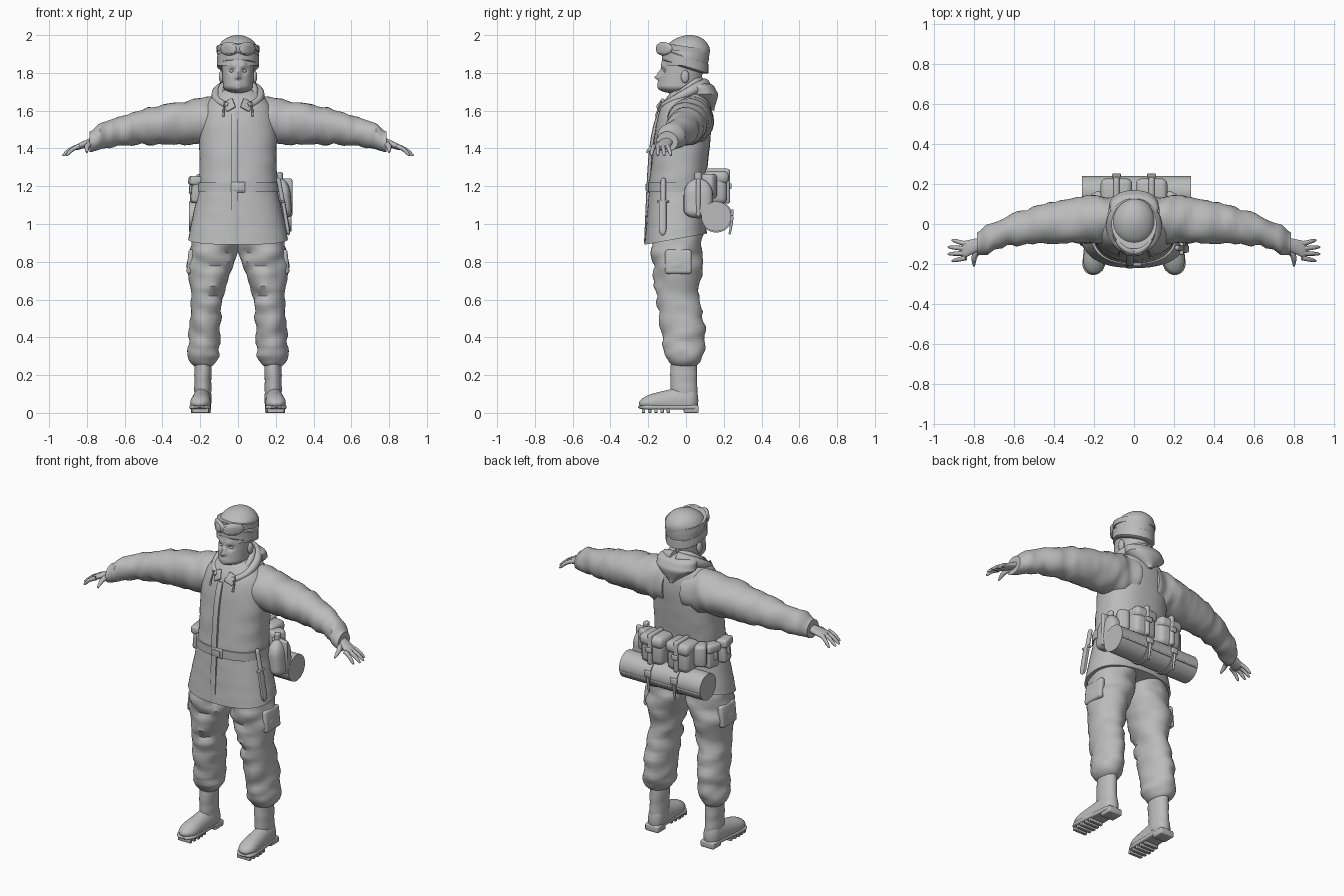
import bpy, bmesh, math
from mathutils import Vector, Matrix, Euler, noise

if "Cube" in bpy.data.objects:
    bpy.data.objects.remove(bpy.data.objects["Cube"])

grey = bpy.data.materials.new("plain_grey")
grey.use_nodes = True
grey.diffuse_color = (.5, .5, .5, 1)
grey.node_tree.nodes["Principled BSDF"].inputs["Base Color"].default_value = grey.diffuse_color


def finish(name, data, mirror):
    ob = bpy.data.objects.new(name, data)
    bpy.context.scene.collection.objects.link(ob)
    data.materials.append(grey)
    if mirror:
        ob.modifiers.new("mirror", "MIRROR").use_mirror_merge = False


def from_bmesh(name, bm, mirror=False):
    bmesh.ops.recalc_face_normals(bm, faces=bm.faces[:])
    me = bpy.data.meshes.new(name)
    bm.to_mesh(me)
    bm.free()
    finish(name, me, mirror)


def step(t, at):
    """Smooth rise from zero to one around a place."""
    return 1 / (1 + math.exp((at - t) * 20))


def bump(distance, width):
    return math.exp(-(distance / width) ** 2)


def power(value, exponent):
    return math.copysign(abs(value) ** exponent, value)


AXES = {"z": lambda a, u, v: Vector((u, v, a)),
        "x": lambda a, u, v: Vector((a, u, v)),
        "y": lambda a, u, v: Vector((u, a, v))}


def loft(name, start, end, shape, axis="z", rows=24, n=32, square=1, fold=0, tilt=0,
         floor=0, close=(0, 0), sculpt=None, mirror=False):
    """Skin along an axis; shape(t) gives the centre and radii, close rounds off the ends."""
    bm = bmesh.new()
    loops = []
    for row in range(rows + 1):
        t = (1 - math.cos(math.pi * row / rows)) / 2
        cu, cv, ru, rv = shape(t)
        scale = 1
        for share, gap in zip(close, (t, 1 - t)):
            if gap < share:
                scale *= math.sqrt(max(1 - (1 - gap / share) ** 2, .001))
        a = start + (end - start) * t
        loop = []
        for k in range(n):
            ang = math.tau * k / n
            du = power(math.cos(ang), square) * ru * scale
            dv = power(math.sin(ang), square) * rv * scale
            co = AXES[axis](a, cu + du, cv + dv)
            if fold:
                sample = co * 8
                sample["xyz".index(axis)] *= 2.5
                swell = 1 + fold * noise.noise(sample) / max(ru, rv)
                co = AXES[axis](a, cu + du * swell, cv + dv * swell)
            co.z = max(co.z + tilt * (co.y - cv), floor)
            if sculpt:
                sculpt(co)
            loop.append(bm.verts.new(co))
        loops.append(loop)
    for lo, hi in zip(loops, loops[1:]):
        for k in range(n):
            bm.faces.new((lo[k - 1], lo[k], hi[k], hi[k - 1]))
    bm.faces.new(loops[0])
    bm.faces.new(loops[-1])
    from_bmesh(name, bm, mirror)


def box(name, loc, size, rot=(0, 0, 0), bevel=.005, mirror=False):
    bm = bmesh.new()
    bmesh.ops.create_cube(bm, size=1)
    bmesh.ops.transform(bm, matrix=Matrix.Diagonal((*size, 1)), verts=bm.verts[:])
    bmesh.ops.bevel(bm, geom=bm.edges[:], offset=bevel, segments=3, profile=.5, affect="EDGES")
    place = Matrix.Translation(loc) @ Euler(rot).to_matrix().to_4x4()
    bmesh.ops.transform(bm, matrix=place, verts=bm.verts[:])
    from_bmesh(name, bm, mirror)


def ball(name, loc, size, mirror=False):
    bm = bmesh.new()
    bmesh.ops.create_uvsphere(bm, u_segments=20, v_segments=12, radius=1)
    place = Matrix.Translation(loc) @ Matrix.Diagonal((*size, 1))
    bmesh.ops.transform(bm, matrix=place, verts=bm.verts[:])
    from_bmesh(name, bm, mirror)


def roll(name, x, width, radius):
    bm = bmesh.new()
    bmesh.ops.create_cone(bm, cap_ends=True, segments=40, radius1=radius, radius2=radius, depth=width)
    place = Matrix.Translation((x, .16, 1.04)) @ Matrix.Rotation(math.pi / 2, 4, "Y")
    bmesh.ops.transform(bm, matrix=place, verts=bm.verts[:])
    from_bmesh(name, bm)


def tube(name, points, mirror=False):
    """Round tube through (position, radius) pairs."""
    cu = bpy.data.curves.new(name, "CURVE")
    cu.dimensions, cu.bevel_depth, cu.bevel_resolution, cu.use_fill_caps = "3D", 1, 3, True
    sp = cu.splines.new("NURBS")
    sp.points.add(len(points) - 1)
    for pt, (place, radius) in zip(sp.points, points):
        pt.co, pt.radius = (*place, 1), radius
    sp.order_u, sp.use_endpoint_u, sp.resolution_u = 3, True, 5
    finish(name, cu, mirror)


# Jacket body, skirt, belt and placket
loft("jacket_body", 1.18, 1.71, lambda t: (0, -.05 + .06 * t, .205 * (1 - .6 * t ** 8), .15 * (1 - .5 * t ** 8)),
     n=48, square=.85, fold=.006)
loft("jacket_skirt", .92, 1.2, lambda t: (0, -.055 + .005 * t, .265 - .06 * t, .165 - .02 * t),
     n=48, square=.85, tilt=.18, fold=.003)
loft("belt", 1.17, 1.22, lambda t: (0, -.05, .215, .152), rows=2, n=48, square=.85)
box("belt_buckle", (0, -.203, 1.195), (.075, .014, .055))
box("buckle_plate", (0, -.21, 1.195), (.05, .01, .035), bevel=.003)
loft("front_placket", .9, 1.6, lambda t: (-.02, -.212 + .03 * t + .045 * t ** 6, .018, .01), n=12, square=.5)

# Sleeves with bunched cuffs
loft("sleeves", .06, .785, lambda t: (.02 - .12 * t ** 3, 1.55 - .03 * t - .08 * t ** 3,
     *[.125 - .07 * t ** 1.5 + .01 * bump(t - .93, .03)] * 2),
     axis="x", rows=40, fold=.016, mirror=True)

# Hands
loft("palms", .74, .87, lambda t: (-.09 - .045 * t, 1.45 - .05 * t, .028 + .018 * t, .025 - .01 * t),
     axis="x", close=(0, .2), mirror=True)
for i in range(4):
    base = Vector((.84, -.1 - .023 * i, 1.413))
    tip = Vector((.93 - .02 * (i in (0, 3)), -.08 - .035 * i, 1.362))
    arch = base.lerp(tip, .5) + Vector((0, 0, .012))
    tube(f"finger_{i + 1}", [(base, .013), (arch, .011), (base.lerp(tip, .9), .009), (tip, .004)], True)
tube("thumbs", [((.775, -.12, 1.43), .018), ((.8, -.16, 1.415), .015),
                ((.8, -.19, 1.395), .011), ((.8, -.21, 1.38), .005)], True)

# Trousers with a bulging thigh and gathered ankle
loft("trousers", .235, 1, lambda t: (.185 - .03 * t - .055 * t ** 3, -.01 - .035 * step(t, .35),
     .083 + .045 * step(t, .62), .106 + .027 * step(t, .6) + .01 * bump(t - .33, .1)),
     rows=44, n=40, fold=.022, close=(.1, 0), mirror=True)
box("thigh_pockets", (.25, -.04, .8), (.035, .14, .13), (0, -.1, 0), .015, True)

# Boots, soles and cleats
loft("boot_shafts", .05, .28, lambda t: (.186, -.012, .045, .07), fold=.006, mirror=True)
loft("boot_feet", -.25, .065, lambda t: (.203 - .017 * t, .05 + .015 * t, .057 - .012 * t, .035 + .06 * t),
     axis="y", floor=.025, close=(.25, .15), mirror=True)
loft("boot_soles", -.255, .065, lambda t: (.204 - .017 * t, .03, .06 - .015 * t, .013),
     axis="y", square=.5, close=(.2, .05), mirror=True)
box("boot_heels", (.187, .027, .02), (.09, .08, .04), bevel=.008, mirror=True)
for i in range(5):
    box(f"sole_cleats_{i + 1}", (.2, -.225 + i * .033, .012), (.1 - .006 * abs(i - 2), .018, .024),
        bevel=.003, mirror=True)

# Head: sideways place, height, width and depth of each feature
FEATURES = {"nose": (0, 1.777, .013, .028), "bridge": (0, 1.8, .012, .014), "sockets": (.032, 1.81, .015, -.016),
            "lips": (0, 1.742, .017, .008), "mouth": (0, 1.73, .006, -.004), "chin": (0, 1.708, .022, .01),
            "brow": (.028, 1.84, .018, .006)}


def sculpt_face(co):
    if co.y < -.03:
        for x, z, width, depth in FEATURES.values():
            co.y -= depth * bump(math.hypot(abs(co.x) - x, co.z - z), width)


loft("head", 1.69, 1.9, lambda t: (0, -.042 + .035 * t, .078 + .01 * t, .108 + .008 * t),
     rows=64, n=72, close=(.2, 0), sculpt=sculpt_face)
ball("eyes", (.032, -.107, 1.81), (.014, .012, .009), True)
ball("ears", (.088, -.005, 1.78), (.013, .022, .034), True)
loft("neck", 1.58, 1.76, lambda t: (0, 0, .06, .068))
loft("neck_scarf", 1.6, 1.71, lambda t: (0, -.01, .088 - .014 * t, .09 - .01 * t), fold=.008, close=(0, .2))

# Knitted hat with folded band
loft("hat", 1.84, 2, lambda t: (0, -.005 + .025 * t, .11, .12), n=40, fold=.005, close=(0, .6))
loft("hat_band", 1.82, 1.9, lambda t: (0, -.005, .111, .123), n=40, tilt=-.3, close=(.2, .2))

# Goggles and strap
loft("goggle_strap", 1.91, 1.94, lambda t: (0, 0, .113, .124), rows=4, n=40, tilt=-.15)
loft("goggle_frame", -.094, .094, lambda t: (-.138 + .06 * (2 * t - 1) ** 2, 1.928, .017,
     .02 + .016 * abs(math.sin(math.tau * t))), axis="x", n=20, square=.7, close=(.1, .1))
loft("goggle_lenses", .008, .08, lambda t: (-.153 + .05 * t * t, 1.927, .008, .026),
     axis="x", n=20, square=.8, close=(.4, .3), mirror=True)

# Hood lying on the shoulders, collars, flaps and cords
loft("hood_drape", 1.6, 1.755, lambda t: (0, .13 - .07 * t, .125 * min(1, .1 + 1.6 * t), .08 * min(1, .3 + 1.2 * t)),
     fold=.01, close=(0, .2))
for name, reach, rise in (("hood_collar", .118, 0), ("inner_collar", .09, .02)):
    sweep = [math.radians(a) for a in range(-65, 100, 15)]
    tube(name, [((reach * math.cos(a), reach * math.sin(a) - .02, 1.68 + rise + .06 * math.sin(a)),
                 reach * (.2 + .07 * math.sin(a))) for a in sweep], True)
box("collar_flaps", (.045, -.132, 1.63), (.055, .014, .06), (-.5, .5, .25), mirror=True)
tube("hood_cords", [((.07, -.13, 1.65), .004), ((.08, -.15, 1.6), .004), ((.076, -.16, 1.57), .006)], True)

# Sheathed knife on the left hip
loft("knife_sheath", .94, 1.12, lambda t: (.268 - .03 * t, -.124, .012, .02), n=12, square=.6, close=(.2, 0))
loft("knife_handle", 1.11, 1.245, lambda t: (.238 - .025 * t, -.12, .012, .014), n=12, close=(0, .1))
box("knife_guard", (.238, -.122, 1.12), (.02, .065, .012), (0, -.2, 0))

# Canteen on the left hip
loft("canteen", 1.03, 1.24, lambda t: (.242 - .015 * t, .065, .046, .077), square=.7, close=(.2, .4))
loft("canteen_neck", 1.21, 1.275, lambda t: (.222, .065, .016, .02), close=(0, .1))
box("canteen_strap", (.238, .065, 1.14), (.1, .024, .2), bevel=.01)

# Pouches on the right hip
for name, x, y, turn in (("front", -.213, -.05, .15), ("rear", -.2, .055, -.25)):
    lean = (0, .08, turn)
    box(f"{name}_hip_pouch", (x, y, 1.18), (.07, .085, .14), lean, .018)
    box(f"{name}_hip_pouch_flap", (x - .006, y, 1.228), (.08, .094, .05), lean, .015)
    box(f"{name}_hip_pouch_tab", (x - .038, y, 1.19), (.014, .022, .06), lean)

# Back packs and the bedroll slung below them
box("side_back_pouches", (.18, .115, 1.2), (.07, .09, .13), (0, 0, -.5), .02, True)
roll("bedroll", .012, .545, .079)
box("bedroll_flap", (.012, .235, 1.02), (.54, .008, .012), bevel=.003)
for side, x in (("left", .088), ("right", -.088)):
    box(f"{side}_back_pack", (x, .155, 1.19), (.15, .125, .17), bevel=.032)
    box(f"{side}_pack_flap", (x, .16, 1.245), (.158, .135, .07), bevel=.028)
    box(f"{side}_pack_strap", (x, .168, 1.2), (.03, .13, .185), bevel=.012)
    box(f"{side}_pack_buckle", (x, .235, 1.2), (.042, .012, .03))
    roll(f"{side}_bedroll_strap", x, .03, .085)
    box(f"{side}_bedroll_buckle", (x, .245, 1.06), (.045, .014, .035))
    tube(f"{side}_strap_end", [((x, .245, 1.04), .008), ((x, .24, .99), .007), ((x, .23, .945), .006)])

# Smooth shading with sharp edges kept
bpy.ops.object.select_all(action="DESELECT")
for ob in bpy.context.scene.objects:
    if ob.type == "MESH":
        ob.select_set(True)
        bpy.context.view_layer.objects.active = ob
bpy.ops.object.shade_smooth_by_angle(angle=math.radians(40))
